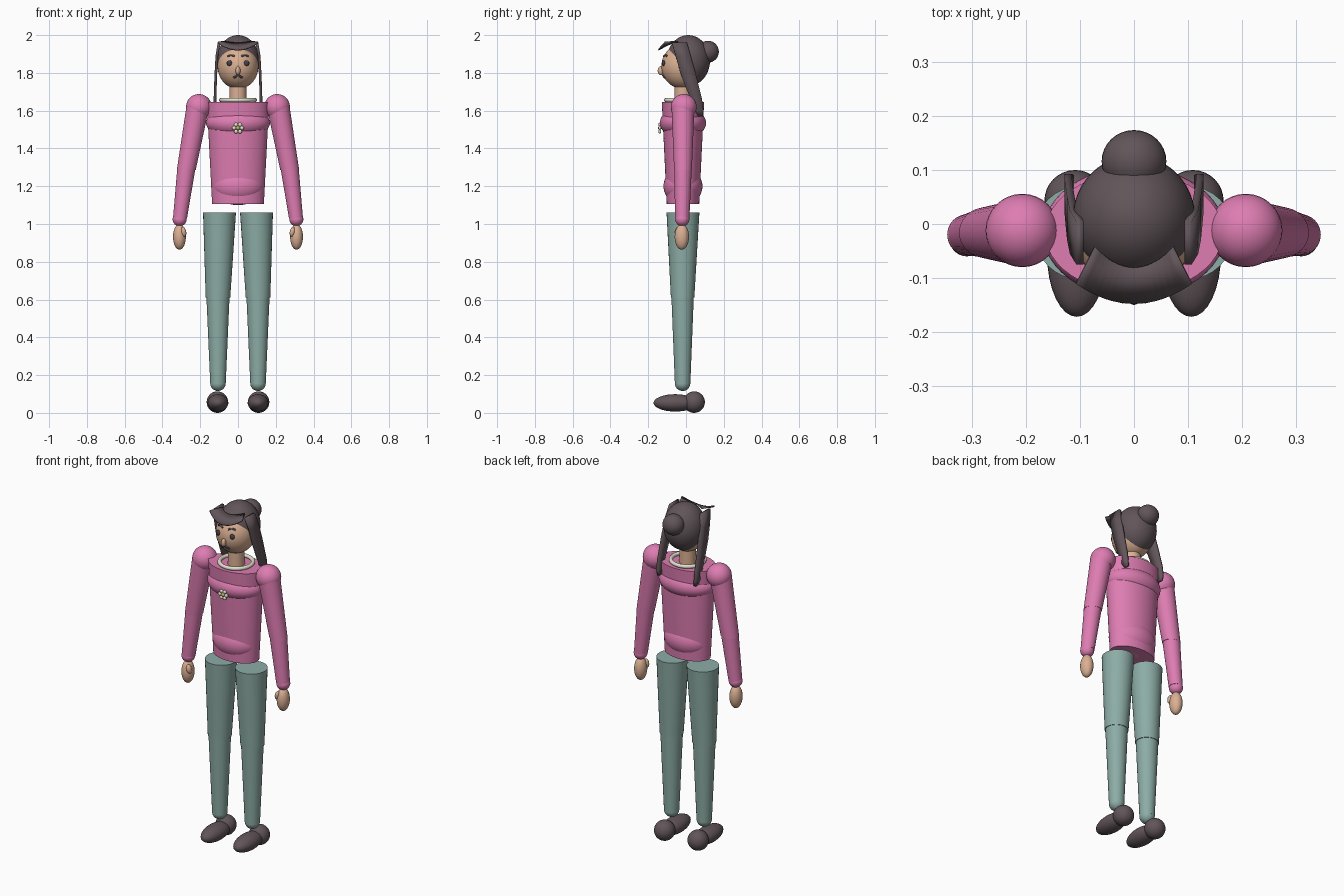
import bpy, bmesh, math
from mathutils import Vector, Matrix

if "Cube" in bpy.data.objects:
    bpy.data.objects.remove(bpy.data.objects["Cube"])


def material(name, rgb):
    m = bpy.data.materials.new(name)
    m.diffuse_color = (*rgb, 1)
    m.use_nodes = True
    m.node_tree.nodes["Principled BSDF"].inputs["Base Color"].default_value = m.diffuse_color
    return m


PINK = material("pink_knit", (0.73, 0.205, 0.445))
TEAL = material("teal_cloth", (0.265, 0.415, 0.38))
HAIR = material("dark_brown", (0.12, 0.09, 0.10))
SKIN = material("skin", (0.70, 0.43, 0.29))
CREAM = material("cream", (0.76, 0.74, 0.60))
EYE = material("eye_grey", (0.06, 0.055, 0.065))
GOLD = material("flower_yellow", (0.65, 0.48, 0.12))
CY = -0.016  # depth of the body axis


def finish(name, bm, mat):
    bmesh.ops.recalc_face_normals(bm, faces=bm.faces[:])
    me = bpy.data.meshes.new(name)
    bm.to_mesh(me)
    bm.free()
    me.materials.append(mat)
    ob = bpy.data.objects.new(name, me)
    bpy.context.collection.objects.link(ob)
    return ob


def ball(name, mat, c, r, seg=32, tilt=0):
    bm = bmesh.new()
    bmesh.ops.create_uvsphere(bm, u_segments=seg, v_segments=seg // 2, radius=1)
    s = Matrix.Diagonal((*r, 1))
    bm.transform(Matrix.Translation(c) @ Matrix.Rotation(tilt, 4, 'Y') @ s)
    return finish(name, bm, mat)


def loft(name, mat, rings, n=32):
    """Capped tube through horizontal ellipses (x, y, z, rx, ry)."""
    bm = bmesh.new()
    loops = [[bm.verts.new((x + rx * math.cos(2 * math.pi * i / n),
                            y + ry * math.sin(2 * math.pi * i / n), z))
              for i in range(n)] for x, y, z, rx, ry in rings]
    for a, b in zip(loops, loops[1:]):
        for i in range(n):
            bm.faces.new((a[i], a[(i + 1) % n], b[(i + 1) % n], b[i]))
    bm.faces.new(loops[0])
    bm.faces.new(loops[-1])
    return finish(name, bm, mat)


def sheet(name, mat, edge_a, edge_b, thick):
    """Thin strip between two edges, given thickness."""
    bm = bmesh.new()
    a = [bm.verts.new(p) for p in edge_a]
    b = [bm.verts.new(p) for p in edge_b]
    for i in range(len(a) - 1):
        bm.faces.new((a[i], a[i + 1], b[i + 1], b[i]))
    ob = finish(name, bm, mat)
    mod = ob.modifiers.new("thickness", 'SOLIDIFY')
    mod.thickness = thick
    mod.offset = 0
    return ob


def tube(name, mat, pts, r):
    cu = bpy.data.curves.new(name, 'CURVE')
    cu.dimensions = '3D'
    cu.bevel_depth = r
    cu.bevel_resolution = 3
    cu.use_fill_caps = True
    sp = cu.splines.new('POLY')
    sp.points.add(len(pts) - 1)
    for p, q in zip(sp.points, pts):
        p.co = (*q, 1)
    cu.materials.append(mat)
    ob = bpy.data.objects.new(name, cu)
    bpy.context.collection.objects.link(ob)
    return ob


# Sweater body with chest and hip fullness
loft("torso", PINK, [(0, CY, 1.105, 0.137, 0.086), (0, CY, 1.645, 0.165, 0.112)], 48)
ball("chest", PINK, (0, CY, 1.535), (0.169, 0.122, 0.085), 48)
ball("hips", PINK, (0, CY, 1.20), (0.138, 0.103, 0.10), 48)

# Neck and collar ring
loft("neck", SKIN, [(0, CY, 1.62, 0.046, 0.046), (0, CY, 1.76, 0.044, 0.044)])
ring = [(0.09 * math.cos(t * math.pi / 24), CY + 0.09 * math.sin(t * math.pi / 24), 1.656)
        for t in range(48)]
collar = tube("collar", CREAM, ring, 0.011)
collar.data.splines[0].use_cyclic_u = True

# Head and hair mass
ball("head", SKIN, (0, -0.015, 1.835), (0.108, 0.115, 0.12), 48)
ball("hair_cap", HAIR, (0, 0.012, 1.865), (0.113, 0.115, 0.135), 48)
ball("hair_bun", HAIR, (0, 0.116, 1.912), (0.06, 0.058, 0.058))

# Fringe flaring out over the forehead
us = [i / 8 - 1 for i in range(17)]
sheet("fringe", HAIR,
      [(0.107 * u, -0.146 + 0.035 * u * u, 1.922 + 0.04 * u * u) for u in us],
      [(0.072 * u, -0.082 + 0.04 * u * u, 1.958 + 0.008 * u * u) for u in us], 0.008)


def face_y(x, z, lift=0.0):
    k = 1 - (x / 0.108) ** 2 - ((z - 1.835) / 0.12) ** 2
    return -0.015 - 0.115 * math.sqrt(max(k, 0)) - lift


# Nose and mouth
ball("nose", SKIN, (0, -0.133, 1.812), (0.013, 0.017, 0.024), 20)
mouth = [(x / 1000, 1.781 + 0.006 * math.cos(x / 8)) for x in range(-24, 25, 4)]
tube("mouth", EYE, [(x, face_y(x, z), z) for x, z in mouth], 0.006)

for side, s in (("left", 1), ("right", -1)):
    # Eyes and brows
    ball(side + "_eye", EYE, (s * 0.045, face_y(0.045, 1.852), 1.852),
         (0.015, 0.009, 0.015), 20)
    brow = [(0.018 + 0.0075 * i, 1.888 + 0.006 * math.sin(i * math.pi / 5)) for i in range(6)]
    tube(side + "_brow", HAIR, [(s * x, face_y(x, z, 0.001), z) for x, z in brow], 0.005)

    # Long side lock sweeping back over the shoulder: (x, y front, y back, z)
    lock = [(0.100, -0.075, 0.005, 1.96), (0.112, -0.055, 0.025, 1.89),
            (0.117, -0.03, 0.05, 1.80), (0.12, 0.0, 0.07, 1.72),
            (0.122, 0.025, 0.085, 1.66), (0.122, 0.048, 0.093, 1.60),
            (0.118, 0.066, 0.09, 1.57)]
    sheet(side + "_hair_lock", HAIR, [(s * x, a, z) for x, a, b, z in lock],
          [(s * x, b, z) for x, a, b, z in lock], 0.014)

    # Arm
    ball(side + "_shoulder", PINK, (s * 0.207, -0.012, 1.62), (0.068, 0.068, 0.068))
    loft(side + "_upper_arm", PINK, [(s * 0.274, CY, 1.285, 0.050, 0.047),
                                     (s * 0.211, CY, 1.63, 0.061, 0.061)])
    ball(side + "_elbow", PINK, (s * 0.274, CY, 1.29), (0.048, 0.046, 0.047))
    loft(side + "_forearm", PINK, [(s * 0.307, -0.02, 1.03, 0.037, 0.038),
                                   (s * 0.274, CY, 1.29, 0.048, 0.046)])
    ball(side + "_cuff", PINK, (s * 0.309, -0.02, 1.025), (0.037, 0.038, 0.037))
    ball(side + "_hand", SKIN, (s * 0.31, -0.022, 0.932), (0.034, 0.038, 0.068))
    ball(side + "_thumb", SKIN, (s * 0.288, -0.044, 0.958), (0.014, 0.016, 0.026), 20, s * 0.2)

    # Leg
    loft(side + "_thigh", TEAL, [(s * 0.106, -0.018, 0.61, 0.065, 0.062),
                                 (s * 0.098, CY, 1.06, 0.087, 0.087)])
    ball(side + "_knee", TEAL, (s * 0.106, -0.018, 0.61), (0.061, 0.059, 0.058))
    loft(side + "_shin", TEAL, [(s * 0.106, -0.018, 0.155, 0.041, 0.041),
                                (s * 0.106, -0.018, 0.61, 0.061, 0.059)])
    ball(side + "_ankle", TEAL, (s * 0.106, -0.018, 0.157), (0.041, 0.041, 0.041))

    # Shoe
    ball(side + "_heel", HAIR, (s * 0.109, 0.043, 0.057), (0.057, 0.057, 0.057))
    ball(side + "_shoe", HAIR, (s * 0.106, -0.057, 0.053), (0.055, 0.115, 0.046))

# Flower brooch
FY = -0.139
ball("flower_centre", GOLD, (0, FY, 1.508), (0.011, 0.009, 0.011), 16)
for i in range(6):
    t = math.radians(60 * i)
    ball("petal", CREAM, (0.021 * math.cos(t), FY, 1.508 + 0.021 * math.sin(t)),
         (0.0105, 0.008, 0.0105), 16)

# Smooth shading with crisp rims
for ob in bpy.context.scene.objects:
    if ob.type == 'MESH':
        ob.select_set(True)
        bpy.context.view_layer.objects.active = ob
bpy.ops.object.shade_smooth_by_angle(angle=math.radians(40))
